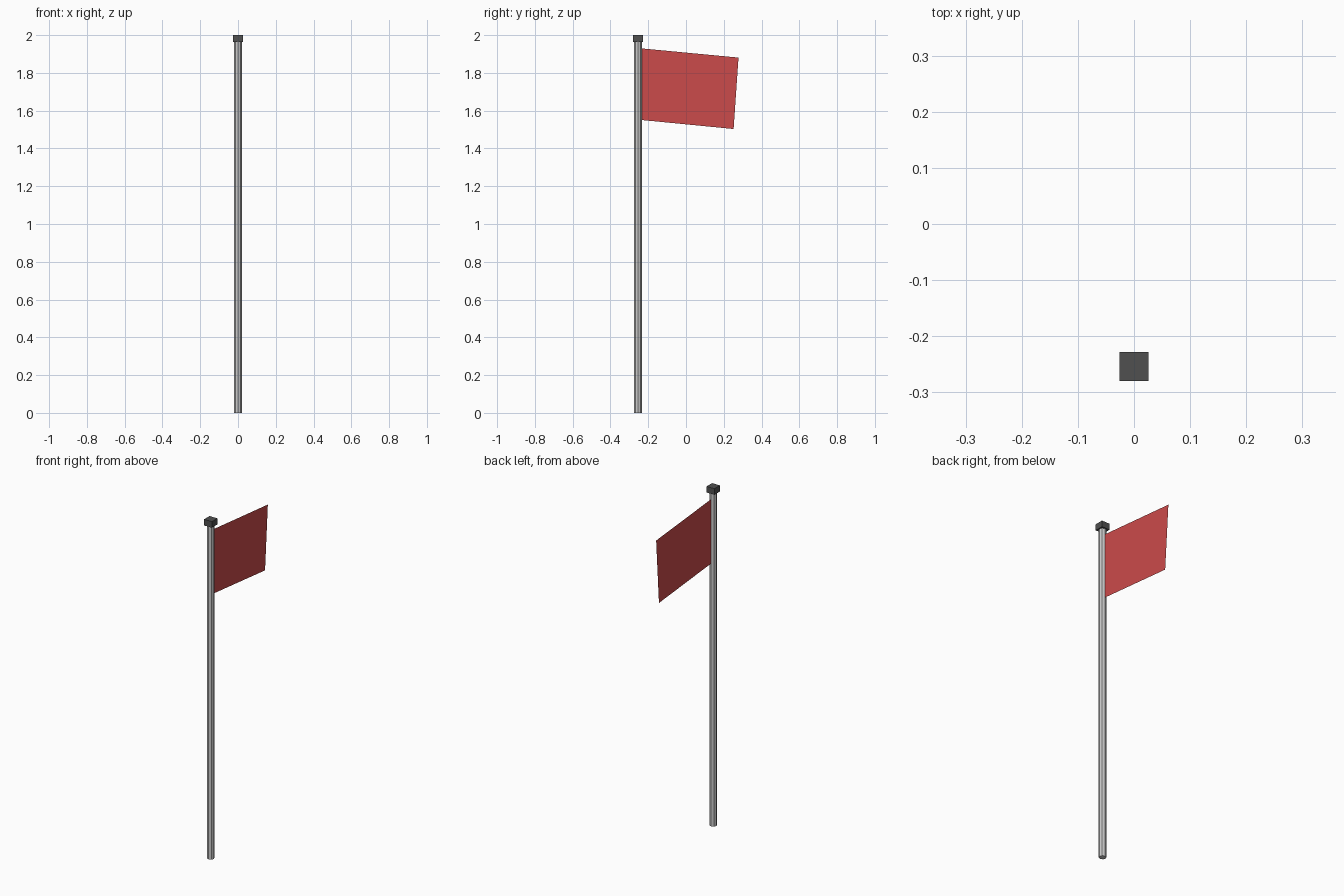
import bpy
import bmesh

if "Cube" in bpy.data.objects:
    bpy.data.objects.remove(bpy.data.objects["Cube"])

POLE_Y = -0.254


def make_object(name, bm, color=None):
    mesh = bpy.data.meshes.new(name)
    bm.to_mesh(mesh)
    bm.free()
    obj = bpy.data.objects.new(name, mesh)
    bpy.context.collection.objects.link(obj)
    if color:
        mat = bpy.data.materials.new(name + "_colour")
        mat.diffuse_color = color
        mat.use_nodes = True
        mat.node_tree.nodes["Principled BSDF"].inputs["Base Color"].default_value = mat.diffuse_color
        mesh.materials.append(mat)
    return obj


# Pole: slim faceted cylinder standing on the ground
bm = bmesh.new()
bmesh.ops.create_cone(bm, cap_ends=True, segments=8, radius1=0.02, radius2=0.02, depth=1.97)
pole = make_object("pole", bm)
pole.location = (0, POLE_Y, 0.985)

# Cap: dark square block on top of the pole
bm = bmesh.new()
bmesh.ops.create_cube(bm, size=1)
bmesh.ops.scale(bm, vec=(0.051, 0.051, 0.036), verts=bm.verts)
cap = make_object("pole_cap", bm, (0.08, 0.08, 0.08, 1))
cap.location = (0, POLE_Y, 1.982)

# Flag: one thin sheet, drooping slightly, its inner edge tucked into the pole
bm = bmesh.new()
corners = [(-0.25, 1.552), (0.252, 1.503), (0.278, 1.881), (-0.25, 1.931)]
bm.faces.new([bm.verts.new((0, y, z)) for y, z in corners])
make_object("flag", bm, (0.6, 0.07, 0.07, 1))
